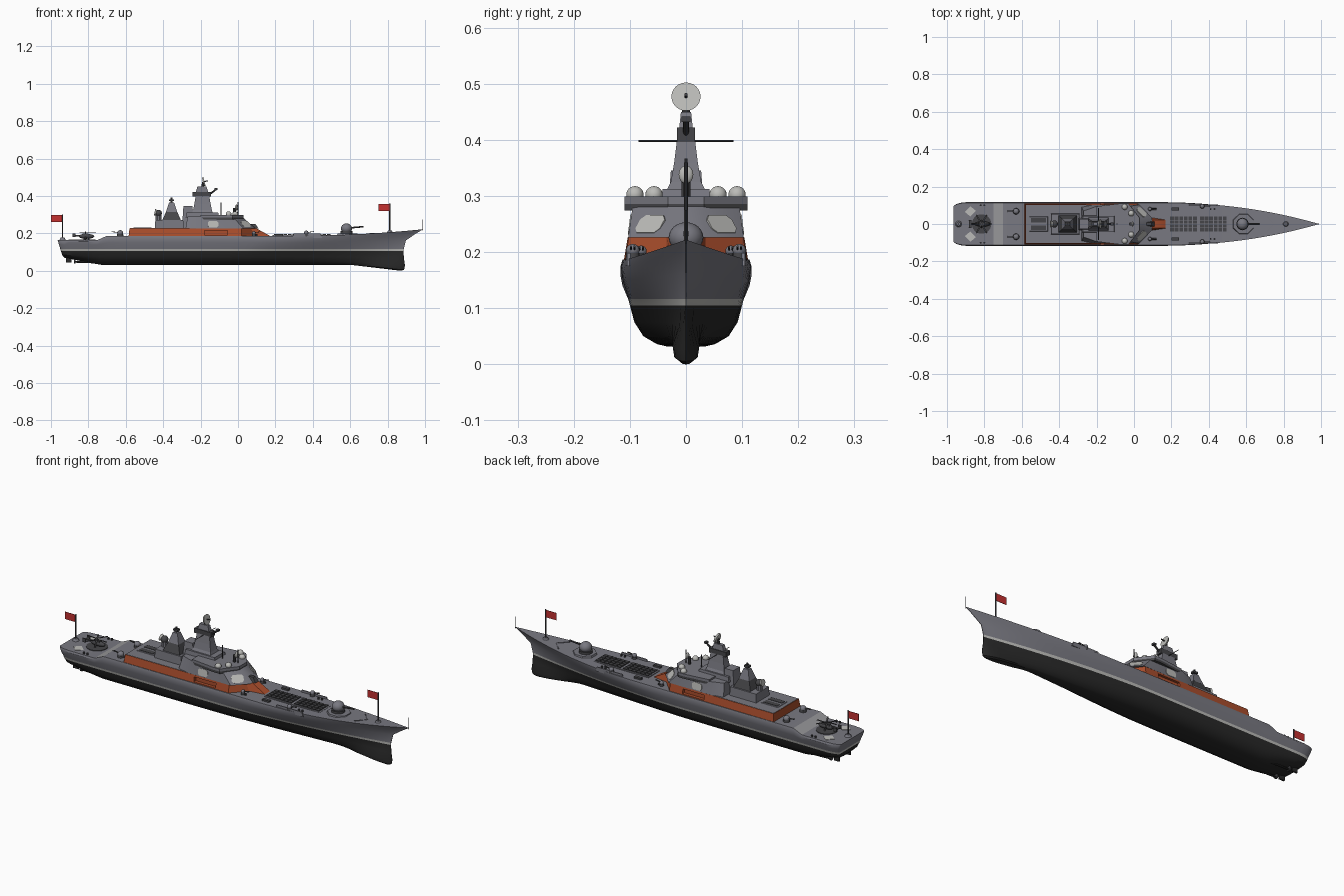
import bpy, bmesh, math
from mathutils import Vector

if "Cube" in bpy.data.objects:
    bpy.data.objects.remove(bpy.data.objects["Cube"])

def mat(name, *c):
    m = bpy.data.materials.new(name)
    m.diffuse_color = (*c, 1)
    m.use_nodes = True
    m.node_tree.nodes["Principled BSDF"].inputs["Base Color"].default_value = m.diffuse_color
    return m

GREY = mat("ship_grey", .19, .19, .22)
DARK = mat("dark_grey", .06, .06, .065)
BLACK = mat("hull_black", .022, .022, .022)
LIGHT = mat("light_grey", .5, .5, .48)
MID = mat("ramp_grey", .3, .3, .31)
RED = mat("deck_red", .40, .075, .025)
FLAG = mat("flag_red", .55, .03, .03)

def make(name, verts, faces, *mats):
    me = bpy.data.meshes.new(name)
    me.from_pydata(verts, [], faces)
    for m in mats:
        me.materials.append(m)
    ob = bpy.data.objects.new(name, me)
    bpy.context.collection.objects.link(ob)
    bm = bmesh.new()
    bm.from_mesh(me)
    bmesh.ops.recalc_face_normals(bm, faces=bm.faces)
    bm.to_mesh(me)
    bm.free()
    return ob

def loft(name, low, high, z0, z1, m=GREY):
    n = len(low)
    verts = [(x, y, z0) for x, y in low] + [(x, y, z1) for x, y in high]
    faces = [range(n), range(n, 2 * n)] + [(i, (i + 1) % n, n + (i + 1) % n, n + i) for i in range(n)]
    return make(name, verts, [tuple(f) for f in faces], m)

def sym(pts):  # mirror a half outline across the centreline
    return pts + [(x, -y) for x, y in reversed(pts)]

def rect(x0, x1, y, cy=0):
    return [(x0, cy - y), (x1, cy - y), (x1, cy + y), (x0, cy + y)]

def box(name, x0, x1, hy, z0, z1, m=GREY, cy=0, top=1):
    cx = (x0 + x1) / 2
    low = rect(x0, x1, hy, cy)
    return loft(name, low, [(cx + (x - cx) * top, cy + (y - cy) * top) for x, y in low], z0, z1, m)

def rod(name, a, b, r, m=DARK, r2=None, n=10):
    a, b = Vector(a), Vector(b)
    q = (b - a).to_track_quat('Z', 'Y')
    ring = [Vector((math.cos(k * math.tau / n), math.sin(k * math.tau / n), 0)) for k in range(n)]
    v = [a + q @ (p * r) for p in ring] + [b + q @ (p * (r if r2 is None else r2)) for p in ring]
    f = [tuple(range(n)), tuple(range(n, 2 * n))]
    f += [(i, (i + 1) % n, n + (i + 1) % n, n + i) for i in range(n)]
    return make(name, v, f, m)

def ball(name, c, r, m=GREY):
    bm = bmesh.new()
    bmesh.ops.create_uvsphere(bm, u_segments=20, v_segments=12, radius=1)
    for v in bm.verts:
        v.co = Vector((v.co.x * r[0] + c[0], v.co.y * r[1] + c[1], v.co.z * r[2] + c[2]))
    ob = make(name, [], [], m)
    bm.to_mesh(ob.data)
    bm.free()
    return ob

# hull: height, half beam, bow x, stern x, stern width, taper start, taper power, bow bulge
levels = [(.187, .113, .99, -.965, .82, .58, 2.1, 0), (.175, .1165, .955, -.962, .82, .58, 2.0, 0),
          (.15, .113, .898, -.957, .82, .56, 1.9, 0), (.116, .103, .886, -.95, .82, .52, 1.7, 0),
          (.105, .10, .885, -.947, .82, .5, 1.6, 0), (.075, .092, .887, -.94, .8, .48, 1.5, .013),
          (.05, .076, .893, -.935, .75, .46, 1.4, .024), (.036, .052, .888, -.93, .7, .45, 1.3, .021),
          (.032, .035, .875, -.93, .7, .45, 1.3, .014)]
clamp = lambda t: max(0, min(1, t))

def deck_z(x):
    return .165 + .022 * clamp((x + .75) / .05) + .035 * clamp((x - .3) / .69) ** 2

def hull_point(u, lv):
    z, w, bx, sx, sf, u0, p, bulge = lv
    x = sx + (bx - sx) * u
    keel = .032 + .038 * clamp((-.74 - x) / .19) - .032 * clamp((x - .6) / .27)
    if z < .09:
        z += (keel - .032) * (.09 - z) / .058
    elif z > .12:
        z = .116 + (z - .116) * (deck_z(x) - .116) / .071
    y = w * (sf + (1 - sf) * clamp(u / .025) ** .5) * (1 - clamp((u - u0) / (1 - u0)) ** p)
    return x, max(y, .0012, bulge * clamp((1 - u) / .04) ** .5 * clamp((x - .5) / .2)), z

xs = [-.965, -.963, -.957, -.945, -.93, -.9, -.85, -.8, -.75, -.70, -.6, -.4, -.2, 0]
xs += [.1 + .05 * k for k in range(17)] + [.93, .96, .978, .99]
verts, faces, mids = [], [], []
L = len(levels)
for x in xs:
    half = [hull_point((x + .965) / 1.955, lv) for lv in levels]
    verts += half + [(a, -b, c) for a, b, c in reversed(half)]
N = 2 * L
for s in range(len(xs) - 1):
    for i in range(N):
        j = (i + 1) % N
        faces.append((s * N + i, s * N + j, s * N + N + j, s * N + N + i))
        k = min(i, N - 2 - i)
        ramp = i == N - 1 and xs[s] == -.75
        mids.append((3 if ramp else 0) if k < 3 else 2 if k == 3 else 1)
for base in (0, (len(xs) - 1) * N):
    for i in range(L - 1):
        faces.append((base + i, base + i + 1, base + N - 2 - i, base + N - 1 - i))
        mids.append(0 if i < 3 else 2 if i == 3 else 1)
hull = make("hull", verts, faces, GREY, BLACK, LIGHT, MID)
for f, k in zip(hull.data.polygons, mids):
    f.material_index = k

# red deckhouse with side openings and grey roof
house = loft("red_deckhouse", sym([(-.585, .111), (.02, .109), (.09, .035), (.175, .022)]),
             sym([(-.58, .104), (.02, .102), (.07, .035), (.10, .02)]), .184, .226, RED)
cutter = box("opening_cutter", -.18, -.055, .2, .192, .216, RED)
core = box("opening_back_wall", -.19, -.045, .092, .186, .22, RED)
mod = house.modifiers.new("openings", 'BOOLEAN')
mod.operation, mod.object = 'DIFFERENCE', cutter
cutter.hide_render = True
cutter.hide_viewport = True
roof = sym([(-.578, .102), (.02, .1), (.065, .03)])
loft("deckhouse_roof", roof, roof, .224, .2275)

# bridge block
low = [(-.28, .09), (-.22, .102), (.03, .103), (.095, .035)]
top = [(-.27, .07), (-.20, .094), (-.03, .094), (.02, .03)]
loft("bridge_block", sym(low), sym(top), .226, .29)
wing = [(-.20, .094), (-.07, .11), (-.03, .11), (.03, .032)]
loft("bridge_wings", sym(wing), sym(wing), .274, .286, DARK)
loft("bridge_roof", sym(wing), sym(wing), .286, .299)
box("bridge_aft_house", -.28, -.10, .045, .285, .312, top=.93)
box("funnel_block", -.30, -.235, .036, .226, .345, top=.75)
box("bridge_nose", .03, .11, .014, .226, .25, DARK, top=.6)

# flat array panels on bridge faces
def panel(name, a, b, c, d, w, h, t=.5):
    a, b, c, d = map(Vector, (a, b, c, d))
    o = a.lerp(b, t).lerp(c.lerp(d, t), .36)
    ux = (b - a).normalized()
    n = ux.cross(c - a).normalized()
    uy = n.cross(ux)
    shape = [(1, .5), (.7, 1), (-.7, 1), (-1, .5), (-1, -.5), (-.7, -1), (.7, -1), (1, -.5)]
    pts = [o + ux * x * w + uy * y * h + n * e for e in (-.002, .002) for x, y in shape]
    f = [tuple(range(8)), tuple(range(8, 16))] + [(i, (i + 1) % 8, 8 + (i + 1) % 8, 8 + i) for i in range(8)]
    make(name, pts, f, LIGHT)

for s in (1, -1):
    P = lambda p, z: (p[0], p[1] * s, z)
    panel("front_array", P(low[2], .226), P(low[3], .226), P(top[2], .29), P(top[3], .29), .03, .02, .55)
    panel("side_array", P(low[1], .226), P(low[2], .226), P(top[1], .29), P(top[2], .29), .028, .018, .36)
    for x, y in ((-.05, .091), (-.015, .057)):
        rod("dome_base", (x, y * s, .295), (x, y * s, .3), .011)
        ball("dome", (x, y * s, .302), (.0155, .0155, .0155), LIGHT)
rod("whip_antenna", (-.09, 0, .29), (-.09, 0, .365), .003)

# main mast, yards and radars
half_mast = [(.058, .04, .299), (.05, .027, .325), (.043, .021, .36), (.036, .016, .40)]
for (a, b, z0), (c, d, z1) in zip(half_mast, half_mast[1:]):
    loft("main_mast", rect(-.19 - a, -.19 + a, b), rect(-.19 - c, -.19 + c, d), z0, z1)
box("mast_platform", -.242, -.145, .016, .397, .422, DARK)
box("mast_top", -.225, -.16, .012, .422, .45, top=.75)
rod("mast_yard", (-.19, -.085, .398), (-.19, .085, .398), .0016)
rod("mast_boom", (-.15, 0, .41), (-.115, 0, .437), .005)
box("boom_radar", -.125, -.11, .008, .432, .442, DARK)
rod("dish_post", (-.19, 0, .445), (-.185, 0, .475), .007)
rod("main_dish", (-.187, 0, .475), (-.179, 0, .477), .022, LIGHT, .026, 24)
rod("dish_feed", (-.18, 0, .477), (-.16, 0, .481), .003)
rod("bridge_mast", (.0, 0, .298), (.0, 0, .367), .0025)
rod("bridge_dish_mount", (-.02, 0, .295), (-.02, 0, .335), .008)
ball("bridge_dish", (-.008, 0, .338), (.007, .013, .016), LIGHT)

# aft radar tower and deck equipment
box("aft_house", -.445, -.29, .055, .226, .272, top=.96)
box("aft_tower", -.405, -.305, .046, .270, .315, DARK, top=.6)
box("aft_tower_top", -.385, -.325, .028, .315, .365, top=.45)
rod("aft_tower_pole", (-.355, 0, .36), (-.355, 0, .392), .005)
box("aft_tower_head", -.368, -.342, .01, .372, .382, DARK)
rod("director_post", (-.425, 0, .27), (-.425, 0, .30), .015, GREY)
ball("director", (-.425, 0, .308), (.018, .02, .018), DARK)
rod("director_dish", (-.43, 0, .31), (-.446, 0, .313), .012, LIGHT, .018, 16)
box("hangar_hatch", -.56, -.46, .04, .226, .23, top=.95)
for y in (-.02, .02):
    box("hatch_panel", -.55, -.47, .013, .229, .232, DARK, y)

# missile hatches in the foredeck
box("missile_deck", .185, .505, .046, .184, .191)
for g in (.193, .353):
    for i in range(6):
        for y in (-.031, -.0105, .0105, .031):
            box("missile_hatch", g + i * .0245, g + i * .0245 + .02, .0085, .191, .196, DARK, y)

# bow gun
octo = lambda cx, r, q: [(cx + r * math.cos((k + .5) * math.pi / 4), q * math.sin((k + .5) * math.pi / 4)) for k in range(8)]
loft("gun_platform", octo(.585, .062, .06), octo(.585, .057, .055), .186, .2)
rod("gun_base", (.58, 0, .198), (.58, 0, .212), .033, DARK, n=20)
ball("gun_turret", (.58, 0, .226), (.03, .031, .027))
rod("gun_barrel", (.595, 0, .229), (.672, 0, .236), .0045)

# side guns, bulwarks and launchers
def turret(x, y, z, d, r=.012):
    rod("turret_base", (x, y, z - .004), (x, y, z + .01), r * 1.1, DARK, r, 14)
    ball("turret_body", (x, y, z + .015), (r, r, r * .95))
    for e in (-.003, .003):
        rod("turret_barrel", (x, y + e, z + .016), (x + d, y + e, z + .022), .0018)

for s in (1, -1):
    turret(-.63, .068 * s, .187, -.045, .016)
    turret(.365, .095 * s, .188, .04)
    turret(.085, .08 * s, .187, .035, .01)
    box("bulwark", .29, .45, .003, .175, .198, GREY, .102 * s, .9)
    for x in (-.82, -.8, .08, .1, .21, .23, .41, .43):
        rod("bollard", (x, (.1 if x < 0 else .08) * s, deck_z(x)), (x, (.1 if x < 0 else .08) * s, deck_z(x) + .009), .005)
    box("launcher", .2, .24, .008, .186, .196, DARK, .08 * s)
    w = [(.75, .002 * s), (.71, .045 * s), (.704, .045 * s), (.744, .002 * s)]
    loft("breakwater", w, w, .19, .203)
    # shafts, propellers and rudders
    rod("shaft", (-.7, .045 * s, .042), (-.875, .045 * s, .048), .005, BLACK)
    rod("propeller", (-.868, .045 * s, .052), (-.876, .045 * s, .052), .013, DARK)
    box("rudder", -.92, -.89, .004, .045, .085, BLACK, .045 * s)
    diamond = [(-.905, .065 * s), (-.875, .04 * s), (-.845, .07 * s), (-.875, .095 * s)]
    loft("deck_marking", diamond, diamond, .164, .167, LIGHT)

# helicopter on the stern pad
rod("landing_pad", (-.815, 0, .164), (-.815, 0, .168), .052, DARK, n=28)
ball("helicopter_body", (-.81, 0, .184), (.042, .014, .013), DARK)
box("helicopter_engine", -.835, -.795, .01, .19, .2, DARK, top=.8)
box("helicopter_tail", -.88, -.83, .005, .184, .192, DARK)
rod("rotor_mast", (-.815, 0, .195), (-.815, 0, .209), .003)
for y in (-.02, .02):
    box("tail_fin", -.885, -.868, .002, .18, .2, DARK, y)
    rod("landing_leg", (-.815, y, .164), (-.815, y * .5, .182), .004)
box("tailplane", -.883, -.87, .02, .187, .19, DARK)
for z, off in ((.202, 0), (.207, .5)):
    for k in range(3):
        a = (k + off) * math.tau / 3
        c, s = math.cos(a), math.sin(a)
        q = [(-.815 + c * u - s * v, s * u + c * v) for u, v in ((0, -.004), (.056, -.004), (.056, .004), (0, .004))]
        loft("rotor_blade", q, q, z, z + .0015, DARK)

# flags and staffs
for x, z0, z1 in ((.812, .2, .36), (-.938, .163, .3)):
    rod("flag_base", (x, 0, z0), (x, 0, z0 + .014), .018, GREY, .01, 16)
    rod("flag_pole", (x, 0, z0), (x, 0, z1), .0035)
    box("flag", x - .062, x, .001, z1 - .04, z1 - .002, FLAG)
rod("jack_staff", (.988, 0, .215), (.988, 0, .275), .0018)

# smooth round parts, keep edges sharp
bpy.ops.object.select_all(action='DESELECT')
for ob in bpy.context.collection.objects:
    if not ob.hide_viewport:
        ob.select_set(True)
bpy.context.view_layer.objects.active = hull
bpy.ops.object.shade_smooth_by_angle(angle=math.radians(32))
